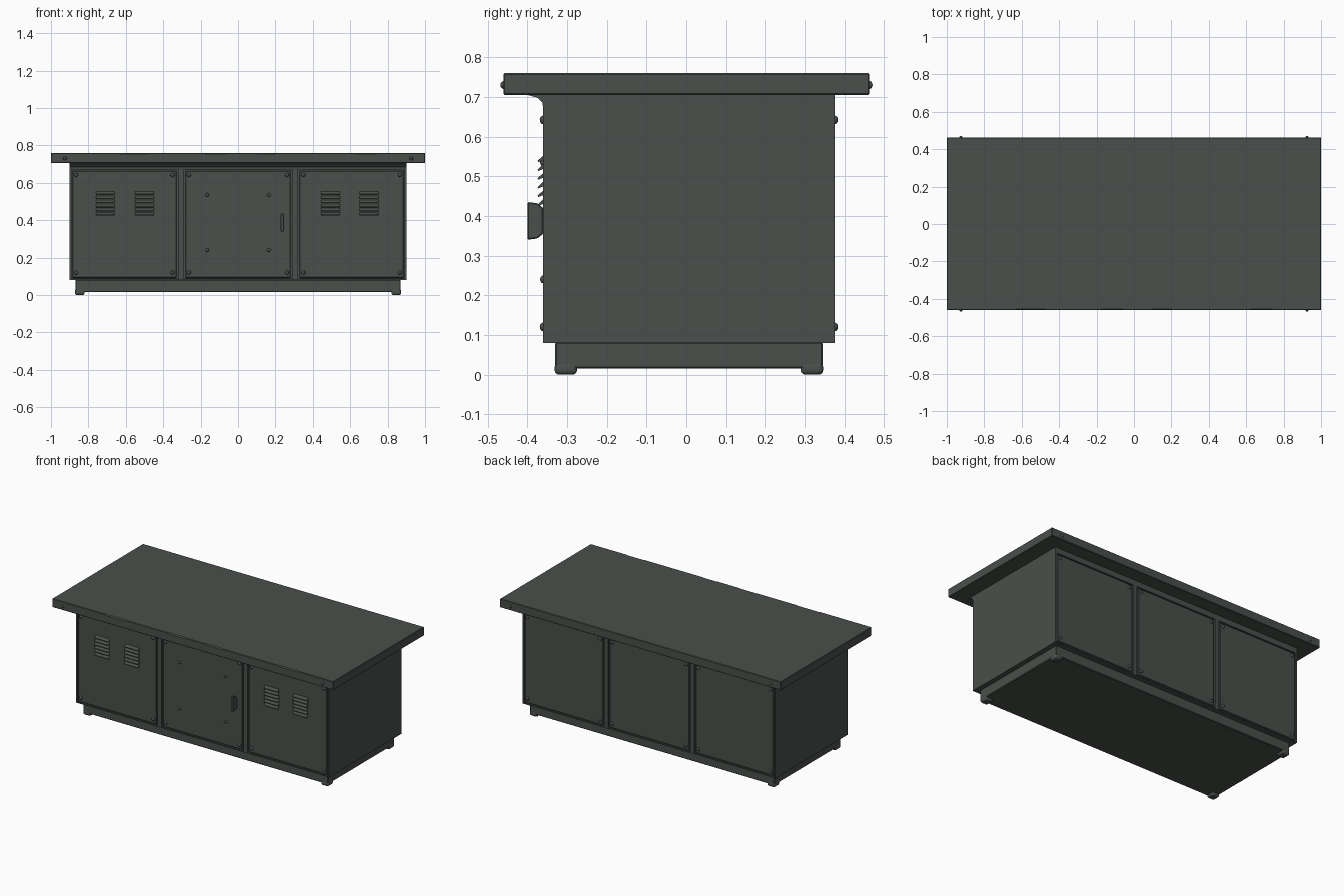
import bpy
import bmesh
from math import pi
from mathutils import Matrix, Vector

default = bpy.data.objects.get("Cube")
if default:
    bpy.data.objects.remove(default, do_unlink=True)

paint = bpy.data.materials.new("dark grey green paint")
paint.use_nodes = True
COLOUR = (0.068, 0.079, 0.070, 1)
paint.diffuse_color = COLOUR
paint.node_tree.nodes["Principled BSDF"].inputs["Base Color"].default_value = COLOUR

FRONT, BACK, HALF = -0.36, 0.375, 0.90   # cabinet faces
LOW, HIGH = 0.08, 0.705                  # cabinet bottom and top
SKIN = 0.010                             # plate thickness


def finish(name, bm):
    bmesh.ops.recalc_face_normals(bm, faces=bm.faces)
    mesh = bpy.data.meshes.new(name)
    bm.to_mesh(mesh)
    bm.free()
    mesh.materials.append(paint)
    obj = bpy.data.objects.new(name, mesh)
    bpy.context.collection.objects.link(obj)
    return obj


def bevel(obj, width, segments=1):
    mod = obj.modifiers.new("bevel", 'BEVEL')
    mod.width, mod.segments = width, segments


def box(name, xs, ys, zs, edge=0.0, segments=1):
    bm = bmesh.new()
    bmesh.ops.create_cube(bm, size=1)
    for v in bm.verts:
        v.co = Vector([(r[0] + r[1]) / 2 + c * (r[1] - r[0])
                       for c, r in zip(v.co, (xs, ys, zs))])
    obj = finish(name, bm)
    if edge:
        bevel(obj, edge, segments)
    return obj


def extrude_x(name, profile, x0, x1):
    """Sweep a (y, z) outline from x0 to x1."""
    bm = bmesh.new()
    face = bm.faces.new([bm.verts.new((x0, y, z)) for y, z in profile])
    new = bmesh.ops.extrude_face_region(bm, geom=[face])["geom"]
    moved = [g for g in new if isinstance(g, bmesh.types.BMVert)]
    bmesh.ops.translate(bm, verts=moved, vec=(x1 - x0, 0, 0))
    return finish(name, bm)


def bolts(name, places, y, radius=0.011):
    """Domed bolt heads, half sunk in the plane at y."""
    bm = bmesh.new()
    for x, z in places:
        place = Matrix.Translation((x, y, z)) @ Matrix.Rotation(pi / 2, 4, 'X')
        bmesh.ops.create_uvsphere(bm, u_segments=10, v_segments=6, radius=radius,
                                  matrix=place @ Matrix.Diagonal((1, 1, 0.8, 1)))
    for f in bm.faces:
        f.smooth = True
    return finish(name, bm)


# Worktop, with small chips along its front edge
top = box("worktop", (-1, 1), (-0.46, 0.463), (HIGH, 0.76), 0.003)
bm = bmesh.new()
for x, length in ((-0.55, 0.16), (-0.12, 0.12), (0.15, 0.10), (0.68, 0.12)):
    place = Matrix.Translation((x, -0.46, 0.76)) @ Matrix.Rotation(pi / 4, 4, 'X')
    bmesh.ops.create_cube(bm, size=1, matrix=place @ Matrix.Diagonal((length, 0.009, 0.009, 1)))
chips = finish("chip_cutter", bm)
chips.hide_render = True
chips.hide_set(True)
chips.display_type = 'WIRE'
cut = top.modifiers.new("chips", 'BOOLEAN')
cut.operation, cut.object, cut.solver = 'DIFFERENCE', chips, 'EXACT'
for side, y in (("front", -0.46), ("back", 0.463)):
    bolts(f"worktop_{side}_bolts", [(-0.925, 0.73), (0.925, 0.73)], y, 0.010)

# Cabinet core and the cove under the front overhang
box("cabinet_core", (-HALF, HALF), (FRONT + SKIN, BACK - SKIN), (LOW, HIGH))
extrude_x("front_cove", [(FRONT + SKIN, HIGH), (-0.40, HIGH), (-0.375, 0.698),
                         (-0.362, 0.685), (FRONT, 0.67), (FRONT + SKIN, 0.67)], -HALF, HALF)

# Skin plates on both long faces, separated by narrow seams
for side, ys in (("front", (FRONT, FRONT + SKIN + 0.002)),
                 ("back", (BACK - SKIN - 0.002, BACK))):
    for part, x0, x1 in (("right_panel", -0.886, -0.329),
                         ("door" if side == "front" else "middle_panel", -0.282, 0.282),
                         ("left_panel", 0.329, 0.886)):
        box(f"{side}_{part}", (x0, x1), ys, (0.092, 0.664), 0.003)
    for s, label in ((-1, "right"), (1, "left")):
        box(f"{side}_{label}_post", sorted((s * 0.292, s * 0.319)), ys, (LOW, 0.672))
        box(f"{side}_{label}_stile", sorted((s * 0.891, s * HALF)), ys, (LOW, HIGH))
    box(f"{side}_bottom_rail", (-0.89, 0.89), ys, (LOW, 0.087))
    box(f"{side}_top_rail", (-0.89, 0.89), ys, (0.67, HIGH))
    corners = [(x, z) for x in (-0.865, -0.35, -0.262, 0.262, 0.35, 0.865)
               for z in (0.12, 0.642)]
    bolts(f"{side}_panel_bolts", corners, FRONT if side == "front" else BACK)

bolts("door_screws", [(x, z) for x in (-0.165, 0.165) for z in (0.24, 0.535)], FRONT, 0.010)

# Door pull, flared outwards
handle = extrude_x("door_handle", [(FRONT, 0.355), (-0.375, 0.343), (-0.40, 0.34),
                                   (-0.40, 0.435), (-0.375, 0.432), (FRONT, 0.42)], 0.228, 0.246)
bevel(handle, 0.003)

# Louvred vents, two on each outer panel
for n, x in enumerate((-0.71, -0.50, 0.495, 0.70)):
    for row in range(6):
        z = 0.425 + row * 0.022
        extrude_x(f"vent_{n + 1}_louvre_{row + 1}",
                  [(FRONT + 0.002, z + 0.019), (FRONT - 0.014, z + 0.004),
                   (FRONT - 0.013, z), (FRONT + 0.002, z + 0.006)], x - 0.05, x + 0.05)

# Plinth and feet
box("plinth", (-0.87, 0.87), (-0.33, 0.345), (0.015, LOW + 0.002), 0.004)
for sx, lx in ((-1, "right"), (1, "left")):
    for ys, ly in (((-0.331, -0.275), "front"), ((0.29, 0.346), "back")):
        foot = box(f"{ly}_{lx}_foot", sorted((sx * 0.82, sx * 0.872)), ys, (0, 0.03), 0.01, 3)
        for p in foot.data.polygons:
            p.use_smooth = True
